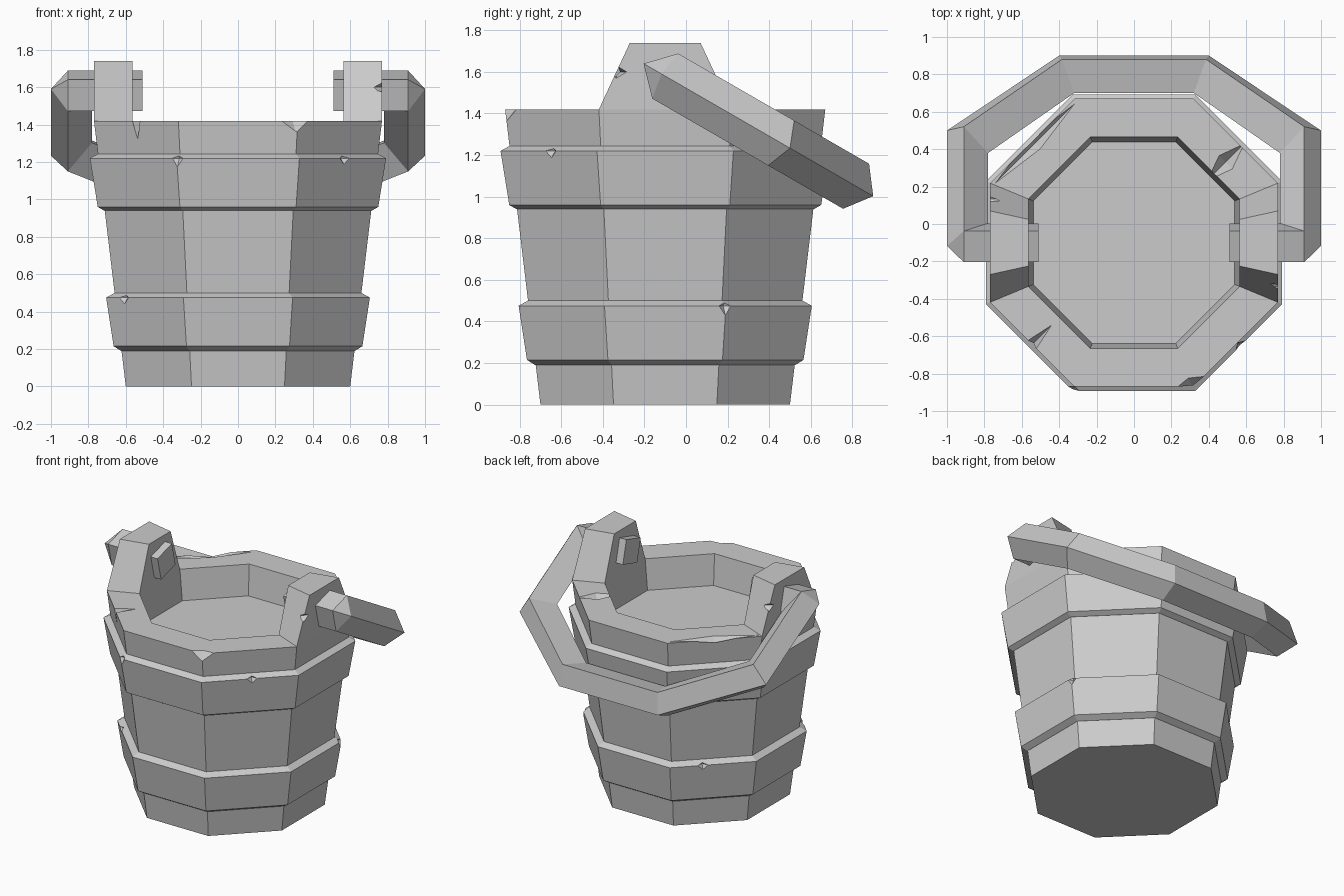
import bpy, bmesh, math
from mathutils import Matrix, Vector

if "Cube" in bpy.data.objects:
    bpy.data.objects.remove(bpy.data.objects["Cube"])

CY = -0.1  # bucket axis


def loft(name, rings, closed=False):
    """Skin equal-length vertex rings; cap the ends unless closed."""
    bm = bmesh.new()
    vs = [[bm.verts.new(p) for p in r] for r in rings]
    n = len(rings[0])
    last = len(vs) if closed else len(vs) - 1
    for i in range(last):
        a, b = vs[i], vs[(i + 1) % len(vs)]
        for j in range(n):
            k = (j + 1) % n
            bm.faces.new((a[j], a[k], b[k], b[j]))
    if not closed:
        bm.faces.new(vs[0])
        bm.faces.new(vs[-1])
    bmesh.ops.remove_doubles(bm, verts=bm.verts, dist=1e-4)
    bmesh.ops.recalc_face_normals(bm, faces=bm.faces)
    return to_object(name, bm)


def to_object(name, bm):
    me = bpy.data.meshes.new(name)
    bm.to_mesh(me)
    bm.free()
    ob = bpy.data.objects.new(name, me)
    bpy.context.collection.objects.link(ob)
    return ob


def octagon(apothem, z):
    r = apothem / math.cos(math.pi / 8)
    angs = [math.pi / 8 + k * math.pi / 4 for k in range(8)]
    return [(r * math.cos(a), CY + r * math.sin(a), z) for a in angs]


def chip(ob, pos, size, angle):
    """Cut an octahedral nick; size is radial, tangential, vertical."""
    bm = bmesh.new()
    m = (Matrix.Translation(pos) @ Matrix.Rotation(math.radians(angle), 4, 'Z')
         @ Matrix.Diagonal((*size, 1)))
    dirs = [(1, 0, 0), (0, 1, 0), (-1, 0, 0), (0, -1, 0)]
    mid = [bm.verts.new(m @ Vector(d)) for d in dirs]
    for s in (1, -1):
        tip = bm.verts.new(m @ Vector((0, 0, s)))
        for i in range(4):
            bm.faces.new((mid[i], mid[(i + 1) % 4], tip))
    bmesh.ops.recalc_face_normals(bm, faces=bm.faces)
    cutter = to_object("chip_cutter", bm)
    cutter.hide_render = True
    mod = ob.modifiers.new("chip", 'BOOLEAN')
    mod.operation, mod.solver, mod.object = 'DIFFERENCE', 'EXACT', cutter
    bpy.context.view_layer.objects.active = ob
    bpy.ops.object.modifier_apply(modifier=mod.name)
    bpy.data.objects.remove(cutter)


# Bucket wall with raised inner floor
body = loft("bucket_body", [octagon(*p) for p in
            [(0.60, 0), (0.77, 1.42), (0.565, 1.42), (0.538, 1.2)]])
chip(body, (-0.54, -0.64, 1.42), (0.14, 0.03, 0.10), 225)
chip(body, (0.31, -0.87, 1.42), (0.05, 0.17, 0.065), -67.5)
chip(body, (0.49, 0.33, 1.42), (0.14, 0.05, 0.06), 45)
chip(body, (-0.53, 0.43, 1.42), (0.04, 0.30, 0.04), 135)

# Hoops
low = loft("lower_hoop", [octagon(*p) for p in
           [(0.60, 0.19), (0.625, 0.19), (0.665, 0.215), (0.705, 0.475),
            (0.66, 0.50), (0.63, 0.50)]], True)
chip(low, (-0.61, -0.487, 0.475), (0.03, 0.035, 0.04), 225)
chip(low, (-0.45, 0.447, 0.475), (0.03, 0.035, 0.04), 135)
chip(low, (0.70, 0.19, 0.475), (0.03, 0.04, 0.05), 22.5)
up = loft("upper_hoop", [octagon(*p) for p in
          [(0.69, 0.94), (0.715, 0.94), (0.75, 0.96), (0.792, 1.22),
           (0.75, 1.243), (0.72, 1.243)]], True)
chip(up, (-0.325, -0.89, 1.22), (0.03, 0.045, 0.055), 247.5)
chip(up, (0.57, -0.65, 1.22), (0.03, 0.035, 0.04), -45)

# Tapered ears carrying the handle
for side, s in (("left", -1), ("right", 1)):
    ear = loft(side + "_ear", [
        [(s * 0.77, CY - o, z), (s * 0.77, CY + o, z),
         (s * 0.565, CY + i, z), (s * 0.565, CY - i, z)]
        for o, i, z in ((0.319, 0.234, 1.42), (0.17, 0.125, 1.74))])
    chip(ear, (s * 0.77, CY - s * 0.235, 1.6), (0.065, 0.05, 0.03), 0)

# Diamond-section handle: (x, u) paths in a plane tilted 30 degrees down
outer = [(0.51, -0.12), (0.91, -0.12), (1.0, -0.02), (1.0, 0.693), (0.4, 1.155)]
ridge = [(0.51, 0), (0.91, 0), (0.91, 0), (0.91, 0.644), (0.385, 1.06)]
inner = [(0.51, 0.12), (0.78, 0.12), (0.78, 0.12), (0.78, 0.554), (0.32, 0.924)]
C, S = math.cos(math.pi / 6), math.sin(math.pi / 6)


def tilt(p, n, s):
    return (s * p[0], CY + C * p[1] + S * n, 1.58 - S * p[1] + C * n)


def section(i, s):
    return [tilt(outer[i], 0, s), tilt(ridge[i], 0.125, s),
            tilt(inner[i], 0, s), tilt(ridge[i], -0.125, s)]


loft("handle", [section(i, 1) for i in range(5)]
     + [section(i, -1) for i in reversed(range(5))])
